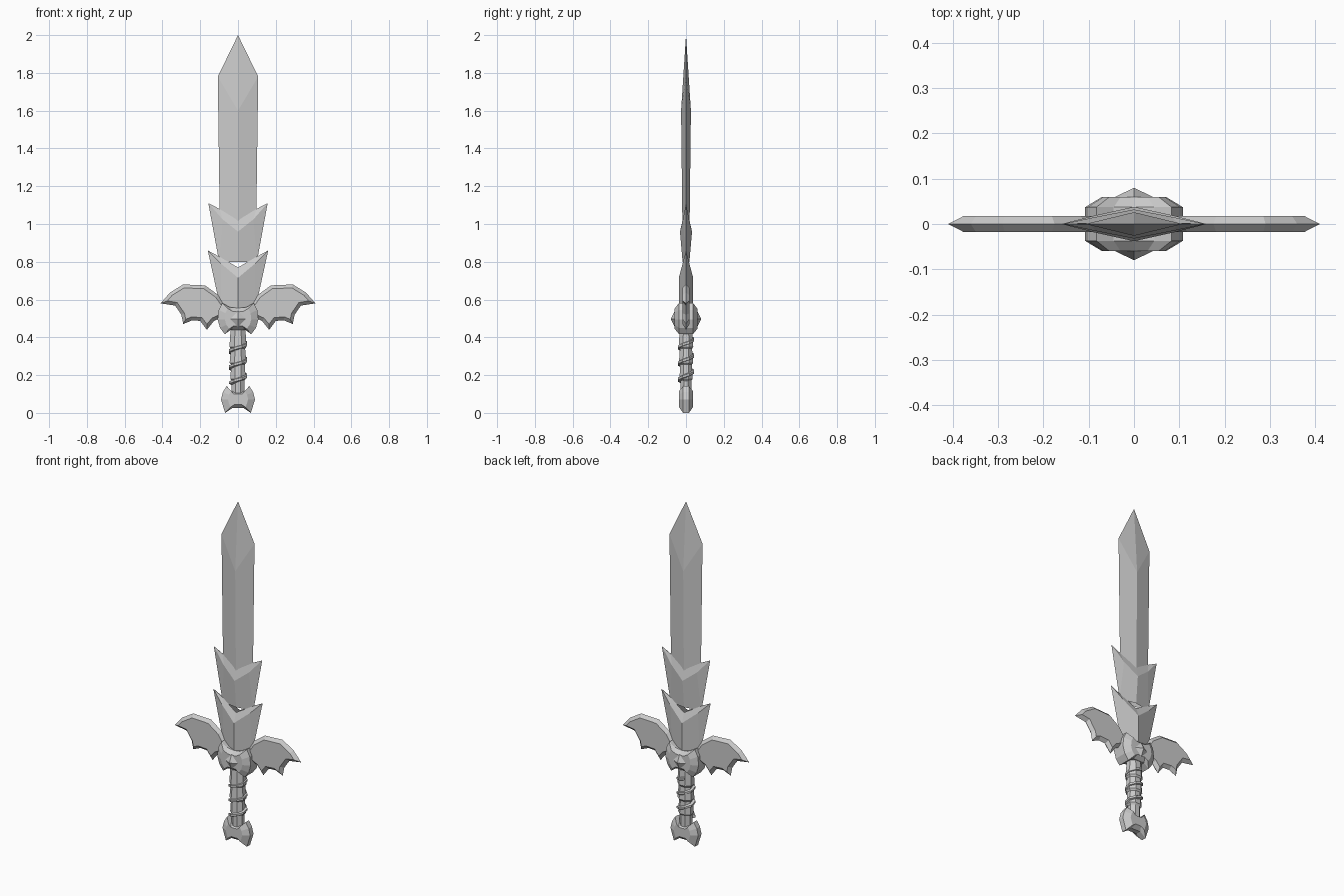
import bpy, bmesh, math
from mathutils import Vector

cube = bpy.data.objects.get("Cube")
if cube:
    bpy.data.objects.remove(cube)

steel = bpy.data.materials.new("grey_steel")
steel.use_nodes = True
GREY = (0.6, 0.6, 0.6, 1)
steel.diffuse_color = GREY
steel.node_tree.nodes["Principled BSDF"].inputs["Base Color"].default_value = GREY


def finish(name, bm):
    bmesh.ops.recalc_face_normals(bm, faces=bm.faces)
    mesh = bpy.data.meshes.new(name)
    bm.to_mesh(mesh)
    bm.free()
    mesh.materials.append(steel)
    obj = bpy.data.objects.new(name, mesh)
    bpy.context.collection.objects.link(obj)
    return obj


def mirror(bm):
    """Copy a front right quarter across x, then across y."""
    for axis in (0, 1):
        copy = bmesh.ops.duplicate(bm, geom=bm.verts[:] + bm.edges[:] + bm.faces[:])["geom"]
        for v in copy:
            if isinstance(v, bmesh.types.BMVert):
                v.co[axis] *= -1
        bmesh.ops.reverse_faces(bm, faces=[f for f in copy if isinstance(f, bmesh.types.BMFace)])
        bmesh.ops.remove_doubles(bm, verts=bm.verts, dist=0.0004)


def quarter(name, points, faces):
    bm = bmesh.new()
    verts = [bm.verts.new(p) for p in points]
    for f in faces:
        bm.faces.new([verts[i] for i in f])
    mirror(bm)
    return finish(name, bm)


def bevelled_block(name, outline, edge_y, face_y, shrink, mid_z):
    """Half outline (x, z) with straight sides and a raised, smaller front face."""
    n = len(outline)
    points = [(x, 0, z) for x, z in outline]
    points += [(x, -edge_y, z) for x, z in outline]
    points += [(x * shrink, -face_y, mid_z + (z - mid_z) * shrink) for x, z in outline]
    faces = [(r + i, r + i + 1, r + n + i + 1, r + n + i) for r in (0, n) for i in range(n - 1)]
    faces.append(tuple(range(2 * n, 3 * n)))
    return quarter(name, points, faces)


# Blade with a diamond section
quarter("blade",
        [(0, -0.018, 0.9), (0.095, 0, 0.9), (0.107, 0, 1.78), (0, -0.026, 1.6), (0, 0, 2)],
        [(0, 1, 2, 3), (3, 2, 4)])


# Two flared collars with notched, chamfered tops
def collar(name, base, tip, rim, low_rim, spine, low_spine):
    quarter(name, [(0, -base[2], base[1]), (base[0], 0, base[1]), (tip[0], 0, tip[1]),
                   low_rim, low_spine, rim, spine],
            [(0, 1, 3, 4), (1, 2, 3), (4, 3, 5, 6), (3, 2, 5)])


collar("upper_collar", (0.1, 0.8, 0.018), (0.157, 1.11), (0.098, -0.001, 1.08),
       (0.082, -0.016, 1.025), (0, -0.018, 1.02), (0, -0.032, 0.96))
collar("lower_collar", (0.09, 0.54, 0.035), (0.16, 0.86), (0.095, -0.003, 0.825),
       (0.09, -0.018, 0.79), (0, -0.018, 0.77), (0, -0.038, 0.715))

# Guard, its pyramid studs and the pommel
bevelled_block("guard", [(0, 0.555), (0.045, 0.56), (0.083, 0.582), (0.102, 0.545), (0.108, 0.495),
                         (0.095, 0.45), (0.07, 0.417), (0.038, 0.44), (0, 0.44)],
               0.037, 0.06, 0.65, 0.497)
quarter("guard_studs", [(0, -0.059, 0.542), (0.043, -0.059, 0.497), (0, -0.059, 0.452), (0, -0.08, 0.497)],
        [(0, 1, 3), (1, 2, 3)])
bevelled_block("pommel", [(0, 0.115), (0.035, 0.115), (0.06, 0.142), (0.08, 0.11), (0.09, 0.07),
                          (0.068, 0), (0.03, 0.025), (0, 0.025)],
               0.015, 0.037, 0.6, 0.075)

# Bat wings: outline on the centre plane, inset to a flat face on each side
wing = [(0.41, 0.58), (0.36, 0.637), (0.29, 0.68), (0.175, 0.675), (0.105, 0.625), (0.06, 0.56),
        (0.06, 0.5), (0.1, 0.5), (0.127, 0.487), (0.165, 0.44), (0.2, 0.487), (0.243, 0.49),
        (0.29, 0.47), (0.3, 0.52), (0.333, 0.568)]
bm = bmesh.new()
panel = bm.faces.new([bm.verts.new((x, 0, z)) for x, z in wing])
bm.normal_update()
bmesh.ops.inset_individual(bm, faces=[panel], thickness=0.018, use_even_offset=True)
for v in panel.verts:
    v.co.y = -0.018
mirror(bm)
finish("wings", bm)

# Octagonal grip with stepped segments
profile = [(0.1, 0.036), (0.17, 0.036), (0.18, 0.044), (0.255, 0.039), (0.265, 0.048),
           (0.34, 0.041), (0.35, 0.049), (0.45, 0.042)]
SIDES = 8
bm = bmesh.new()
rings = []
for z, r in profile:
    angles = [(k + 0.5) * math.tau / SIDES for k in range(SIDES)]
    rings.append([bm.verts.new((r * math.cos(a), 0.85 * r * math.sin(a), z)) for a in angles])
for low, high in zip(rings, rings[1:]):
    for k in range(SIDES):
        j = (k + 1) % SIDES
        bm.faces.new((low[k], low[j], high[j], high[k]))
bm.faces.new(rings[0])
bm.faces.new(rings[-1])
finish("grip", bm)

# Cord wound around the grip as a faceted helix
PITCH, TURNS = 0.085, 2.75
bm = bmesh.new()
loops = []
for k in range(int(TURNS * SIDES) + 1):
    a = math.pi + (k + 0.5) * math.tau / SIDES
    z = 0.16 + PITCH * k / SIDES
    out = Vector((math.cos(a), 0.85 * math.sin(a), 0))
    loops.append([bm.verts.new(out * r + Vector((0, 0, z + dz)))
                  for r, dz in ((0.036, -0.012), (0.053, -0.006), (0.053, 0.006), (0.036, 0.012))])
for a, b in zip(loops, loops[1:]):
    for i in range(4):
        j = (i + 1) % 4
        bm.faces.new((a[i], a[j], b[j], b[i]))
bm.faces.new(loops[0])
bm.faces.new(loops[-1])
finish("grip_cord", bm)
